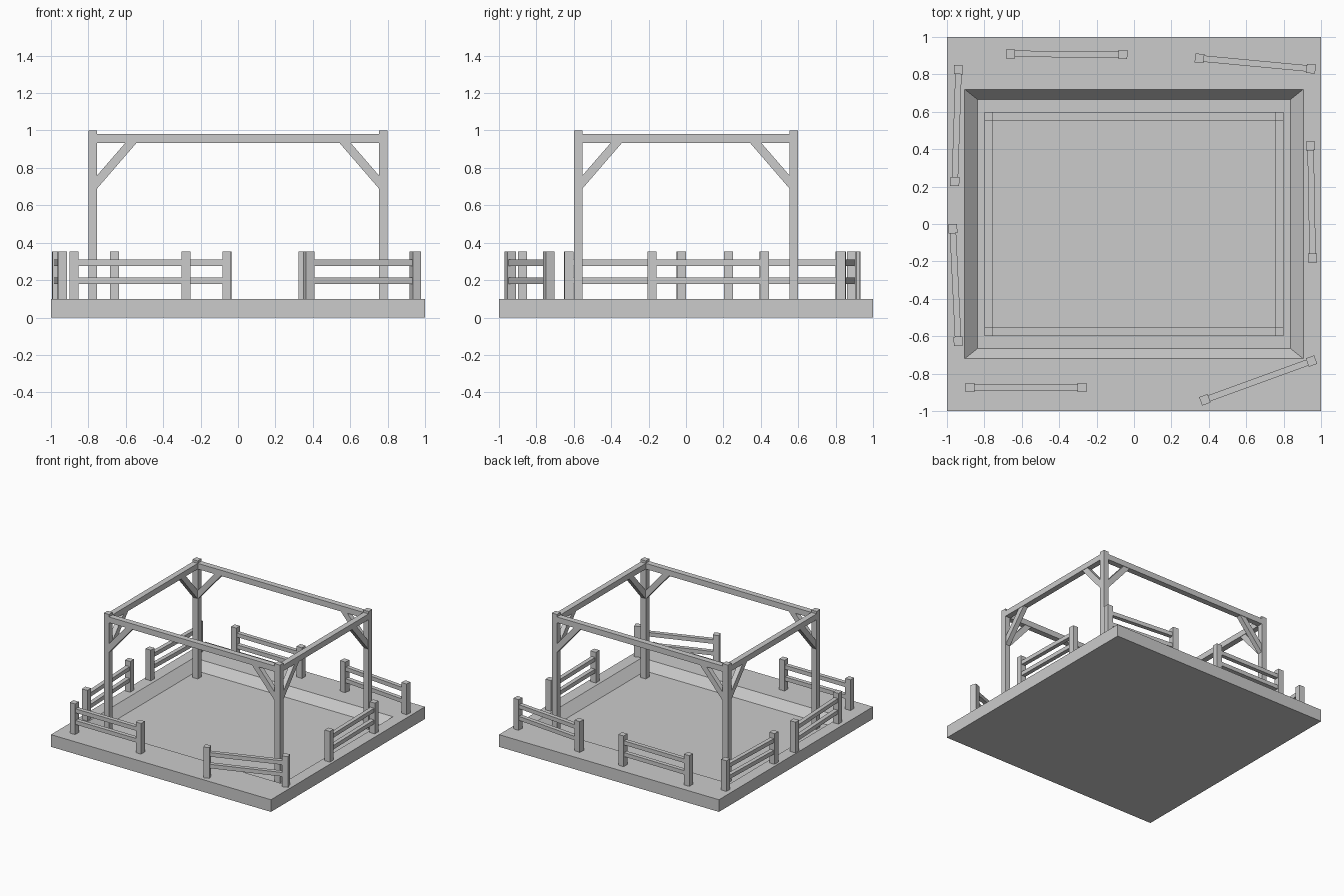
import bpy, bmesh, math
from mathutils import Matrix, Vector

if "Cube" in bpy.data.objects:
    bpy.data.objects.remove(bpy.data.objects["Cube"])

FLOOR = 0.03  # height of the sunken floor


def finish(name, bm):
    bmesh.ops.recalc_face_normals(bm, faces=bm.faces)
    me = bpy.data.meshes.new(name)
    bm.to_mesh(me)
    bm.free()
    ob = bpy.data.objects.new(name, me)
    bpy.context.collection.objects.link(ob)
    return ob


def add_box(bm, lo, hi, mat=Matrix()):
    lo, hi = Vector(lo), Vector(hi)
    m = mat @ Matrix.Translation((lo + hi) / 2) @ Matrix.Diagonal((*(hi - lo), 1))
    bmesh.ops.create_cube(bm, size=1, matrix=m)


def box(name, lo, hi):
    bm = bmesh.new()
    add_box(bm, lo, hi)
    return finish(name, bm)


# Slab with a sunken, sloped-sided floor: rectangular rings joined in sequence
bm = bmesh.new()
rings = []
for hx, hy, z in [(1, 1, 0), (1, 1, 0.1), (0.905, 0.72, 0.1), (0.837, 0.666, FLOOR)]:
    rings.append([bm.verts.new((sx * hx, sy * hy, z))
                  for sx, sy in ((-1, -1), (1, -1), (1, 1), (-1, 1))])
for a, b in zip(rings, rings[1:]):
    for i in range(4):
        j = (i + 1) % 4
        bm.faces.new((a[i], a[j], b[j], b[i]))
bm.faces.new(rings[0])
bm.faces.new(rings[-1])
finish("base_slab", bm)

# Frame posts
X, Y, T = 0.80, 0.60, 0.047
for sx in (-1, 1):
    for sy in (-1, 1):
        cx, cy = sx * (X - T / 2), sy * (Y - T / 2)
        box("frame_post", (cx - T / 2, cy - T / 2, FLOOR), (cx + T / 2, cy + T / 2, 1.0))

# Top beams between the posts
for s in (-1, 1):
    cy, cx = s * (Y - T / 2), s * (X - T / 2)
    box("long_beam", (-X + T, cy - T / 2, 0.933), (X - T, cy + T / 2, 0.98))
    box("short_beam", (cx - T / 2, -Y + T, 0.933), (cx + T / 2, Y - T, 0.98))

# Diagonal braces: (distance in from post, height) profile, extruded
PROFILE = [(0, 0.69), (0.21, 0.933), (0.15, 0.933), (0, 0.76)]
W = 0.04


def brace(sx, sy, along_x):
    bm = bmesh.new()
    sides = []
    for w in (-W / 2, W / 2):
        ring = []
        for d, z in PROFILE:
            if along_x:
                p = (sx * (X - T - d), sy * (Y - T / 2) + w, z)
            else:
                p = (sx * (X - T / 2) + w, sy * (Y - T - d), z)
            ring.append(bm.verts.new(p))
        sides.append(ring)
        bm.faces.new(ring)
    a, b = sides
    for i in range(4):
        j = (i + 1) % 4
        bm.faces.new((a[i], a[j], b[j], b[i]))
    finish("frame_brace", bm)


for sx in (-1, 1):
    for sy in (-1, 1):
        for along_x in (True, False):
            brace(sx, sy, along_x)


# Fence sections: two posts and two rails, placed by centre and angle
def fence(x1, y1, x2, y2):
    h = math.hypot(x2 - x1, y2 - y1) / 2
    m = (Matrix.Translation(((x1 + x2) / 2, (y1 + y2) / 2, 0))
         @ Matrix.Rotation(math.atan2(y2 - y1, x2 - x1), 4, 'Z'))
    bm = bmesh.new()
    p = 0.024
    for s in (-h, h):
        add_box(bm, (s - p, -p, 0.1), (s + p, p, 0.352), m)
    for z in (0.18, 0.276):
        add_box(bm, (-h + p, -0.017, z), (h - p, 0.017, z + 0.033), m)
    finish("fence_section", bm)


for ends in [(-0.66, 0.91, -0.06, 0.906), (0.35, 0.886, 0.946, 0.83),
             (-0.938, 0.825, -0.958, 0.227), (-0.969, -0.026, -0.94, -0.626),
             (-0.877, -0.873, -0.277, -0.873), (0.379, -0.94, 0.949, -0.733),
             (0.944, 0.418, 0.955, -0.182)]:
    fence(*ends)
